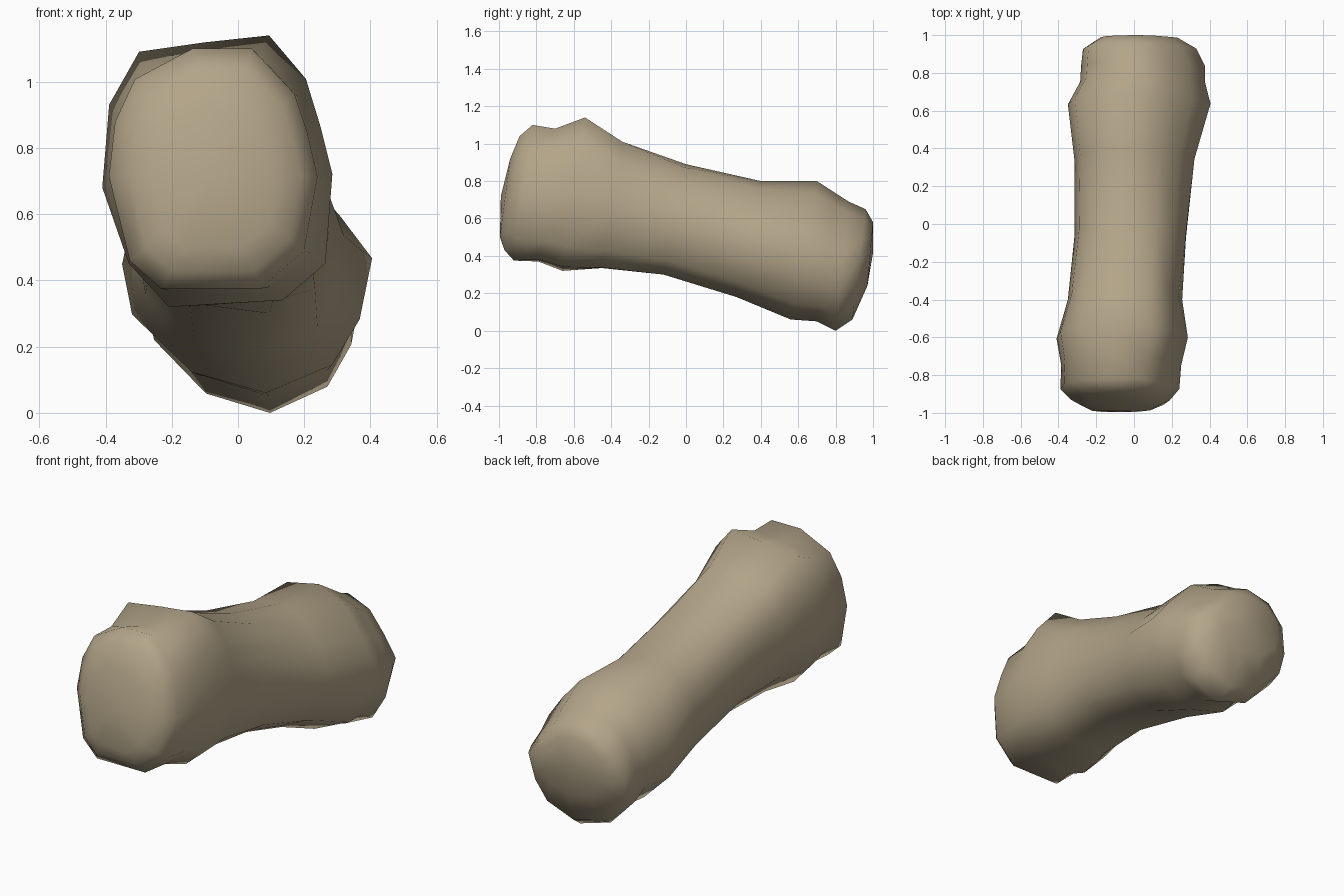
import bpy, bmesh

if "Cube" in bpy.data.objects:
    bpy.data.objects.remove(bpy.data.objects["Cube"])

# Unit outlines (x, z), counter-clockwise from the right side
FRONT_END = [(1, -.05), (.9, .32), (.78, .63), (.37, 1), (-.2, 1), (-.75, .75),
             (-.94, .4), (-1, -.05), (-.8, -.74), (-.5, -.97), (.45, -.97), (.87, -.66)]
KNUCKLE = [(1, -.02), (.9, .32), (.77, .68), (.45, 1), (-.1, .95), (-.68, .88),
           (-.94, .49), (-1, -.12), (-.77, -.68), (-.42, -1), (.57, -.95), (.94, -.68)]
BACK_END = [(.9, -.4), (1, .1), (.74, .45), (.4, .83), (-.05, 1), (-.55, .9),
            (-.9, .55), (-1, .05), (-.92, -.36), (-.44, -.83), (.15, -1), (.68, -.77)]
OUTLINES = [FRONT_END, KNUCKLE, BACK_END]
SIDES = len(KNUCKLE)

# Tilted cross-sections: bottom y, bottom z, top y, top z, left x, right x,
# outline (0 front end, 1 knuckle, 2 back end, blended between)
SECTIONS = [
    (-0.995, 0.50, -0.94, 0.92, -0.26, 0.11, 0),     # front end face
    (-0.97, 0.43, -0.89, 1.04, -0.33, 0.19, 0),
    (-0.92, 0.375, -0.82, 1.10, -0.39, 0.24, 0),     # front rim
    (-0.79, 0.37, -0.70, 1.08, -0.385, 0.25, 0.6),
    (-0.66, 0.32, -0.54, 1.14, -0.41, 0.285, 1),     # front knuckle
    (-0.45, 0.335, -0.34, 1.01, -0.35, 0.255, 1.2),
    (-0.12, 0.30, 0.00, 0.89, -0.315, 0.275, 1.5),   # shaft
    (0.27, 0.18, 0.40, 0.80, -0.315, 0.32, 1.8),
    (0.56, 0.06, 0.70, 0.80, -0.35, 0.405, 2),       # back knuckle
    (0.70, 0.05, 0.80, 0.735, -0.285, 0.375, 2),
    (0.80, 0.00, 0.87, 0.69, -0.28, 0.375, 2),       # back rim
    (0.89, 0.06, 0.96, 0.65, -0.27, 0.33, 2),
    (0.97, 0.24, 1.00, 0.58, -0.18, 0.23, 2),        # back end face
]


def outline(k):
    """Blend neighbouring outlines and stretch the result to fill -1..1."""
    i = min(int(k), 1)
    t = k - i
    pts = [[p + (q - p) * t for p, q in zip(a, b)]
           for a, b in zip(OUTLINES[i], OUTLINES[i + 1])]
    for axis in (0, 1):
        lo = min(p[axis] for p in pts)
        hi = max(p[axis] for p in pts)
        for p in pts:
            p[axis] = 2 * (p[axis] - lo) / (hi - lo) - 1
    return pts


def ring(bm, yb, zb, yt, zt, xl, xr, k):
    """One cross-section whose plane leans from bottom to top."""
    verts = []
    for u, v in outline(k):
        t = (v + 1) / 2
        verts.append(bm.verts.new((xl + (xr - xl) * (u + 1) / 2,
                                   yb + (yt - yb) * t,
                                   zb + (zt - zb) * t)))
    return verts


def cap(bm, verts, y):
    """Close an end with a fan around a centre point."""
    x = sum(v.co.x for v in verts) / SIDES
    z = sum(v.co.z for v in verts) / SIDES
    mid = bm.verts.new((x, y, z))
    for i in range(SIDES):
        bm.faces.new((verts[i], verts[(i + 1) % SIDES], mid))


# Bone body: loft through the sections and close both ends
bm = bmesh.new()
rings = [ring(bm, *s) for s in SECTIONS]
for a, b in zip(rings, rings[1:]):
    for i in range(SIDES):
        j = (i + 1) % SIDES
        bm.faces.new((a[i], a[j], b[j], b[i]))
cap(bm, rings[0], -0.99)
cap(bm, rings[-1], 1.0)
bmesh.ops.recalc_face_normals(bm, faces=bm.faces)
for f in bm.faces:
    f.smooth = True

mesh = bpy.data.meshes.new("bone")
bm.to_mesh(mesh)
bm.free()
bone = bpy.data.objects.new("bone", mesh)
bpy.context.collection.objects.link(bone)

# Single tan colour
tan = bpy.data.materials.new("tan")
tan.diffuse_color = (0.45, 0.375, 0.25, 1)
tan.use_nodes = True
tan.node_tree.nodes["Principled BSDF"].inputs["Base Color"].default_value = tan.diffuse_color
mesh.materials.append(tan)
